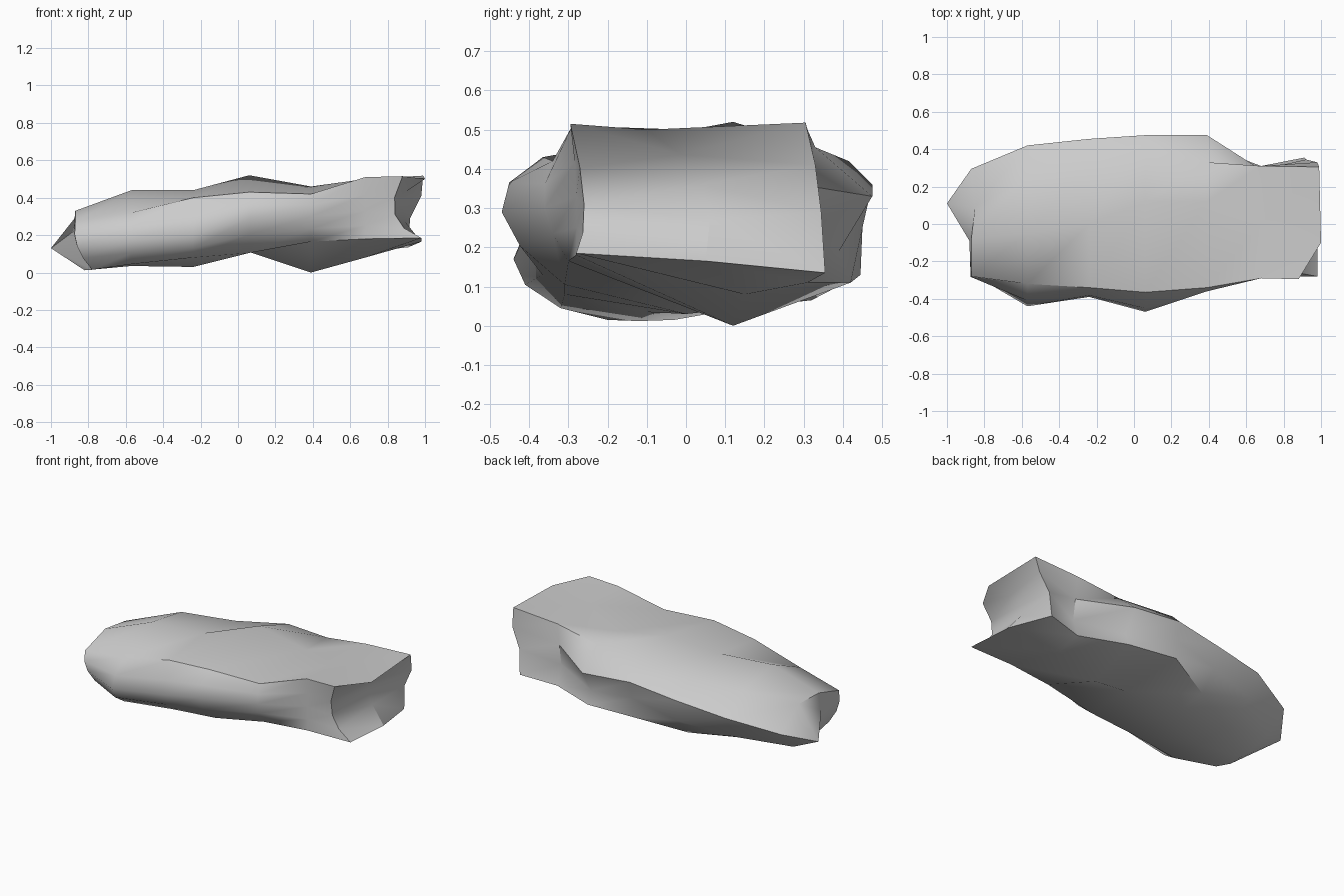
import bpy
import bmesh
from mathutils import Vector

if "Cube" in bpy.data.objects:
    bpy.data.objects.remove(bpy.data.objects["Cube"])

# Cross-sections (y, z), each running: top front, top middle, top back,
# upper back flank, lower back flank, bottom back, bottom middle,
# bottom front, front bulge
stations = [-0.85, -0.57, -0.24, 0.06, 0.39, 0.68, 0.95]
sections = [
    [(-.28, .27), (-.08, .33), (.09, .32), (.295, .21), (.16, .08), (-.03, .015), (-.12, .012), (-.20, .015), (-.27, .14)],
    [(-.32, .32), (-.05, .44), (.25, .39), (.42, .28), (.35, .14), (.14, .045), (-.10, .035), (-.32, .045), (-.44, .17)],
    [(-.34, .40), (.0, .44), (.31, .40), (.455, .32), (.43, .18), (.32, .065), (.0, .03), (-.31, .08), (-.39, .20)],
    [(-.365, .43), (.12, .52), (.415, .42), (.475, .36), (.45, .25), (.445, .13), (.0, .11), (-.31, .105), (-.47, .29)],
    [(-.34, .42), (.12, .46), (.33, .455), (.475, .33), (.39, .19), (.42, .11), (.12, .0), (-.30, .165), (-.36, .30)],
    [(-.29, .51), (.0, .50), (.31, .50), (.29, .36), (.27, .23), (.31, .11), (.15, .08), (-.28, .18), (-.28, .33)],
    [(-.295, .515), (-.10, .50), (.305, .518), (.33, .41), (.345, .29), (.355, .135), (.05, .165), (-.28, .185), (-.26, .31)],
]
# The broken ends are uneven, so each corner has its own x
left_x = [-.87, -.87, -.85, -.87, -.86, -.82, -.82, -.78, -.86]
right_x = [.88, 1.0, .99, .98, .92, .91, .98, .98, .84]


def arc(a, b, c, t):
    """Point on the parabola through a, b and c."""
    return a * (2 * t - 1) * (t - 1) + b * 4 * t * (1 - t) + c * t * (2 * t - 1)


bm = bmesh.new()
rings = []
for i, (x, section) in enumerate(zip(stations, sections)):
    xs = left_x if i == 0 else right_x if i == len(stations) - 1 else [x] * 9
    p = [Vector((px, y, z)) for px, (y, z) in zip(xs, section)]
    # Round the front flank: bottom front -> bulge -> top front
    ring = p[:8] + [arc(p[7], p[8], p[0], .25), p[8], arc(p[7], p[8], p[0], .75)]
    rings.append([bm.verts.new(v) for v in ring])

# Long sides of the stone
count = len(rings[0])
for a, b in zip(rings, rings[1:]):
    for k in range(count):
        n = (k + 1) % count
        bm.faces.new((a[k], a[n], b[n], b[k]))

# Left end: pointed nose, with a flat beside it
nose = bm.verts.new((-1.0, .11, .13))
flat = bm.verts.new((-.88, -.09, .22))
r = rings[0]
for k in range(2, 7):
    bm.faces.new((nose, r[k + 1], r[k]))
for k in (7, 8, 9, 10, 0, 1):
    bm.faces.new((flat, r[(k + 1) % count], r[k]))
bm.faces.new((nose, flat, r[7]))
bm.faces.new((nose, r[2], flat))

# Right end: hollow groove running across the middle
r = rings[-1]
hollow = Vector((.87, .04, .36))
front = [r[0], r[10], r[9], r[8], r[7]]
mid = [r[1]] + [bm.verts.new(arc(r[1].co, hollow, r[6].co, t)) for t in (.25, .5, .75)] + [r[6]]
back = [r[2], r[3], r[4], r[5]]
for j in range(4):
    bm.faces.new((front[j], front[j + 1], mid[j + 1], mid[j]))
bm.faces.new((mid[0], mid[1], back[0]))
for j in range(3):
    bm.faces.new((mid[j + 1], mid[j + 2], back[j + 1], back[j]))
bm.faces.new((mid[3], mid[4], back[3]))

bmesh.ops.recalc_face_normals(bm, faces=bm.faces)
mesh = bpy.data.meshes.new("rock_slab")
bm.to_mesh(mesh)
bm.free()
rock = bpy.data.objects.new("rock_slab", mesh)
bpy.context.collection.objects.link(rock)

# Smooth flanks, crisp main edges
bpy.context.view_layer.objects.active = rock
rock.select_set(True)
bpy.ops.object.shade_smooth_by_angle(angle=0.7)
